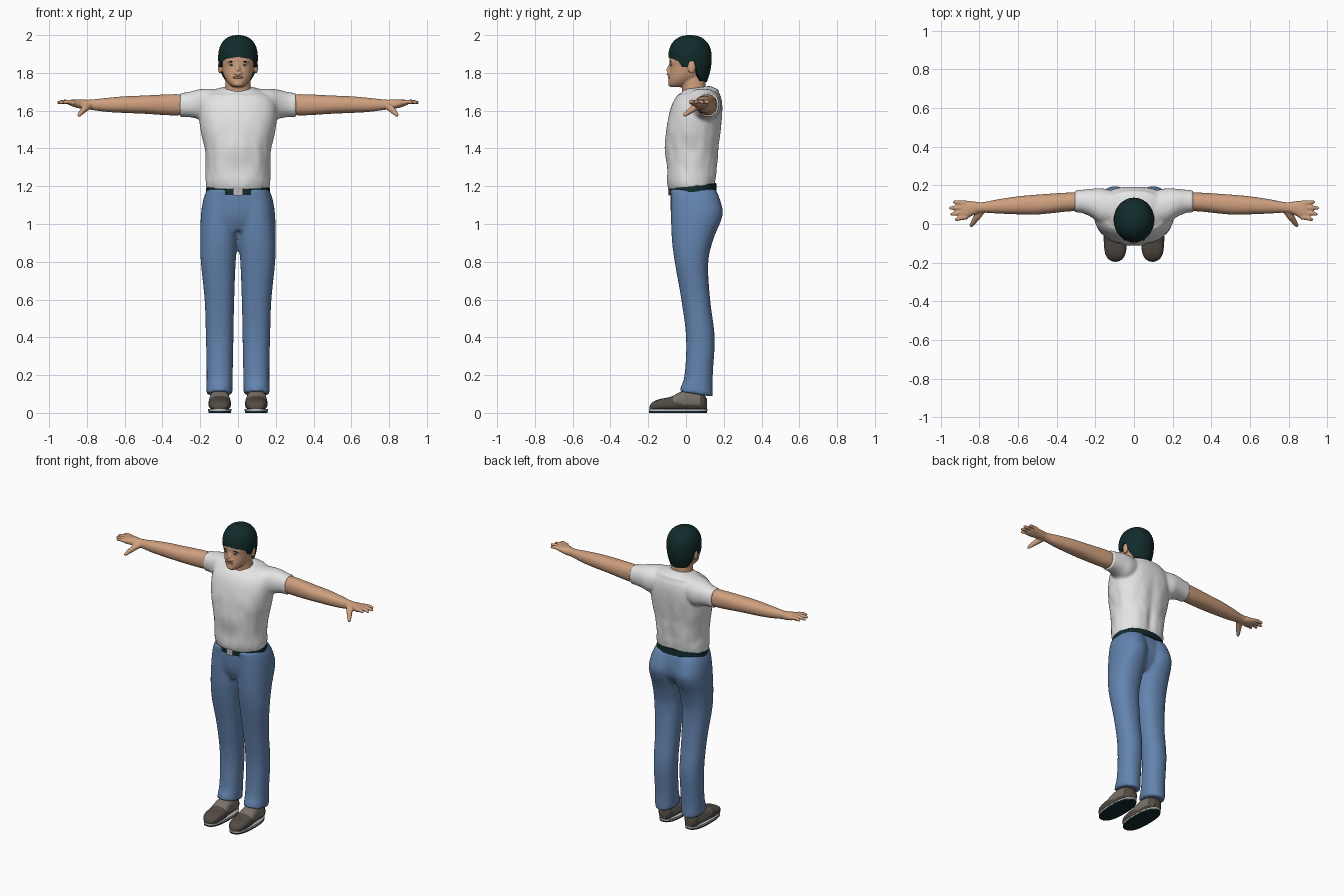
import bpy, bmesh, math
from mathutils import Vector, Matrix, noise

cube = bpy.data.objects.get("Cube")
if cube:
    bpy.data.objects.remove(cube)


def material(name, rgb):
    m = bpy.data.materials.new(name)
    m.use_nodes = True
    m.diffuse_color = (*rgb, 1)
    bsdf = m.node_tree.nodes["Principled BSDF"]
    bsdf.inputs["Base Color"].default_value = (*rgb, 1)
    bsdf.inputs["Roughness"].default_value = 0.8
    return m


SKIN = material("skin", (0.62, 0.35, 0.21))
HAIR = material("dark_teal", (0.006, 0.024, 0.024))
SHIRT = material("white_cotton", (0.78, 0.78, 0.78))
DENIM = material("blue_denim", (0.125, 0.23, 0.43))
SHOE = material("dark_brown", (0.085, 0.07, 0.057))
TONGUE = material("grey_brown", (0.19, 0.165, 0.14))
METAL = material("light_grey", (0.5, 0.5, 0.5))
LIPS = material("lip", (0.42, 0.2, 0.13))


def spline(rows, steps):
    """Smooth in-between rows through the given ones."""
    out = []
    for i in range(len(rows) - 1):
        a, b = rows[i], rows[i + 1]
        p, n = rows[max(i - 1, 0)], rows[min(i + 2, len(rows) - 1)]
        for s in range(steps):
            t = s / steps
            row = []
            for k in range(len(a)):
                ma = (b[k] - p[k]) * (b[0] - a[0]) / (b[0] - p[0])
                mb = (n[k] - a[k]) * (b[0] - a[0]) / (n[0] - a[0])
                row.append((2*t**3 - 3*t*t + 1) * a[k] + (t**3 - 2*t*t + t) * ma
                           + (3*t*t - 2*t**3) * b[k] + (t**3 - t*t) * mb)
            out.append(row)
    return out + [list(rows[-1])]


def skin_rings(bm, rings):
    vs = [[bm.verts.new(p) for p in ring] for ring in rings]
    n = len(vs[0])
    for a, b in zip(vs, vs[1:]):
        for i in range(n):
            bm.faces.new((a[i], a[(i+1) % n], b[(i+1) % n], b[i]))
    bm.faces.new(vs[0][::-1])
    bm.faces.new(vs[-1])


def loft(bm, axis, rows, power=2.2, steps=5, n=40):
    """Rows: position along the axis, then low/high limits on the two other axes."""
    rings = []
    for t, u0, u1, v0, v1 in spline(rows, steps):
        ring = []
        for i in range(n):
            a = math.tau * i / n
            c, s = math.cos(a), math.sin(a)
            u = (u0+u1)/2 + (u1-u0)/2 * math.copysign(abs(c)**(2/power), c)
            v = (v0+v1)/2 + (v1-v0)/2 * math.copysign(abs(s)**(2/power), s)
            ring.append({"x": (t, u, v), "y": (u, t, v), "z": (u, v, t)}[axis])
        rings.append(ring)
    skin_rings(bm, rings)


def centred(rows):
    return [(z, -w, w, y0, y1) for z, w, y0, y1 in rows]


def tube(bm, pts, radii, n=12):
    pts = [Vector(p) for p in pts]
    rings = []
    for i, p in enumerate(pts):
        d = pts[min(i+1, len(pts)-1)] - pts[max(i-1, 0)]
        q = d.to_track_quat("Z", "Y")
        rings.append([p + q @ Vector((math.cos(math.tau*k/n), math.sin(math.tau*k/n), 0)) * radii[i]
                      for k in range(n)])
    skin_rings(bm, rings)


def ball(bm, centre, radii):
    bmesh.ops.create_uvsphere(bm, u_segments=20, v_segments=12, radius=1,
                              matrix=Matrix.Translation(centre) @ Matrix.Diagonal((*radii, 1)))


def finish(name, bm, mats, mirror=False, voxel=0, smooth=4, angle=50):
    bmesh.ops.recalc_face_normals(bm, faces=bm.faces)
    me = bpy.data.meshes.new(name)
    bm.to_mesh(me)
    bm.free()
    ob = bpy.data.objects.new(name, me)
    bpy.context.collection.objects.link(ob)
    for m in mats:
        me.materials.append(m)
    bpy.ops.object.select_all(action="DESELECT")
    ob.select_set(True)
    bpy.context.view_layer.objects.active = ob
    if voxel:
        me.shade_smooth()
    else:
        bpy.ops.object.shade_smooth_by_angle(angle=math.radians(angle))
    if mirror:
        ob.modifiers.new("mirror", "MIRROR").use_mirror_merge = False
    if voxel:
        r = ob.modifiers.new("blend", "REMESH")
        r.mode, r.voxel_size, r.use_smooth_shade = "VOXEL", voxel, True
        s = ob.modifiers.new("relax", "SMOOTH")
        s.factor, s.iterations = 0.5, smooth
    return ob


def waist_tilt(bm, limit=9):
    for v in bm.verts:
        if v.co.z < limit:
            v.co.z += 0.1 * (v.co.y - 0.04)


# Trousers: mirrored legs blended with the pelvis
bm = bmesh.new()
loft(bm, "z", [(.1, .03, .168, -.035, .142), (.2, .028, .166, -.008, .142),
               (.4, .024, .17, 0, .152), (.6, .02, .177, -.025, .128),
               (.8, .012, .197, -.06, .118), (.92, .002, .2, -.075, .145),
               (1.05, 0, .196, -.08, .195), (1.13, 0, .184, -.08, .18), (1.185, 0, .164, -.083, .157)])
for v in bm.verts:
    if v.co.z < .15:
        v.co.z -= 0.16 * (v.co.y - .05)
loft(bm, "z", centred([(.965, .08, -.05, .12), (1.03, .17, -.075, .165),
                       (1.1, .188, -.083, .172), (1.185, .164, -.083, .157)]))
finish("trousers", bm, [DENIM], True, .01, 6)

# Belt and buckle
bm = bmesh.new()
loft(bm, "z", centred([(1.166, .17, -.088, .163), (1.205, .167, -.088, .16)]), steps=1)
waist_tilt(bm)
finish("belt", bm, [HAIR])
bm = bmesh.new()
bmesh.ops.create_cube(bm, size=1, matrix=Matrix.Translation((0, -.088, 1.172)) @ Matrix.Diagonal((.046, .014, .044, 1)))
bmesh.ops.bevel(bm, geom=bm.edges[:], offset=.003, segments=2, affect="EDGES")
finish("buckle", bm, [METAL])

# Shirt: torso with soft folds, blended with the sleeves
bm = bmesh.new()
loft(bm, "z", centred([(1.193, .165, -.088, .156), (1.23, .17, -.097, .16), (1.3, .168, -.102, .163),
                       (1.4, .175, -.108, .176), (1.5, .197, -.104, .187), (1.58, .207, -.09, .193),
                       (1.65, .198, -.066, .19), (1.695, .155, -.035, .172), (1.722, .085, -.012, .125)]), 2.3, 8, 80)
waist_tilt(bm, 1.26)
for v in bm.verts:
    if v.co.z > 1.69:
        v.co.z += 0.14 * (v.co.y - .06)
    fold = noise.noise((v.co.x * 16, v.co.y * 16, v.co.z * 7))
    weight = max(0, min(1, (1.65 - v.co.z) * 4))
    out = Vector((v.co.x, v.co.y - .04, 0)).normalized()
    v.co += out * fold * weight * .009
    # Shallow groove down the spine
    if v.co.y > .1:
        v.co.y -= .01 * weight * math.exp(-(v.co.x / .03) ** 2)
loft(bm, "x", [(.08, -.01, .165, 1.56, 1.715), (.17, .0, .185, 1.54, 1.716), (.22, .035, .182, 1.558, 1.71),
               (.27, .057, .177, 1.567, 1.697), (.307, .06, .174, 1.566, 1.694)])
finish("shirt", bm, [SHIRT], True, .008, 5)

# Arms and hands
bm = bmesh.new()
loft(bm, "x", [(.26, .07, .166, 1.578, 1.686), (.35, .064, .162, 1.575, 1.687), (.5, .049, .152, 1.584, 1.68),
               (.6, .05, .143, 1.588, 1.676), (.7, .054, .128, 1.594, 1.667), (.79, .058, .112, 1.606, 1.658),
               (.83, .046, .117, 1.61, 1.66), (.87, .026, .121, 1.62, 1.659), (.895, .027, .12, 1.63, 1.657)])
for y0, y1, tip in ((.036, .022, .927), (.06, .05, .95), (.084, .083, .958), (.108, .114, .937)):
    mid = (.885 + tip) / 2
    tube(bm, [(.865, y0, 1.642), (mid, (y0+y1)/2, 1.648), (tip-.006, y1, 1.643), (tip, y1, 1.642)],
         [.013, .0115, .009, .004])
tube(bm, [(.785, .075, 1.63), (.81, .04, 1.612), (.83, .01, 1.59), (.842, -.008, 1.576), (.846, -.014, 1.572)],
     [.02, .019, .014, .01, .004])
finish("arms_and_hands", bm, [SKIN], True, .005, 3)

# Head, neck, nose and ears
bm = bmesh.new()
loft(bm, "z", centred([(1.725, .024, -.08, -.02), (1.737, .042, -.09, .02), (1.76, .062, -.092, .06),
                       (1.79, .077, -.09, .1), (1.83, .086, -.086, .116), (1.88, .093, -.088, .123),
                       (1.94, .086, -.072, .115), (1.975, .05, -.03, .08)]))
loft(bm, "z", centred([(1.64, .08, -.02, .12), (1.7, .07, -.02, .108), (1.74, .066, -.024, .104), (1.8, .064, -.03, .105)]))
tube(bm, [(0, -.078, 1.855), (0, -.087, 1.83), (0, -.094, 1.81), (0, -.094, 1.798), (0, -.086, 1.79)],
     [.008, .01, .013, .015, .008])
for side in (-1, 1):
    ball(bm, (side * .014, -.088, 1.8), (.01, .01, .008))
    ball(bm, (side * .095, .03, 1.83), (.011, .021, .035))
    ball(bm, (side * .035, -.073, 1.857), (.024, .011, .008))
ball(bm, (0, -.083, 1.742), (.022, .012, .014))
finish("head", bm, [SKIN], False, .005, 3)

# Eyes, brows and mouth
for name, spots, mat in (
        ("eye_whites", [((.033, -.077, 1.841), (.014, .006, .005))], METAL),
        ("pupils", [((.033, -.0815, 1.841), (.0055, .003, .005))], HAIR),
        ("brows", [((.036, -.081, 1.859), (.02, .005, .003))], HAIR),
        ("mouth", [((.008, -.089, 1.776), (.018, .006, .006))], LIPS)):
    bm = bmesh.new()
    for c, r in spots:
        ball(bm, c, r)
    finish(name, bm, [mat], True)

# Hair: a dome whose lower edge follows the fringe, ears and nape
EDGE = [(0, 1.885), (40, 1.874), (58, 1.862), (68, 1.83), (83, 1.83), (88, 1.862),
        (103, 1.862), (110, 1.8), (128, 1.758), (180, 1.752)]


def hairline(deg):
    for (a, za), (b, zb) in zip(EDGE, EDGE[1:]):
        if deg <= b:
            return za + (zb - za) * (deg - a) / (b - a)
    return EDGE[-1][1]


def hair_point(a, u, inset=1):
    low = hairline(math.degrees(abs(a)))
    z = 2 - (2 - low) * (1 - math.cos(u * math.pi / 2))
    if z > 1.88:
        f = max(0, 1 - ((z - 1.88) / .12) ** 2.3) ** (1 / 2.3)
    else:
        f = 1 - .22 * ((1.88 - z) / .128) ** 2
    f *= inset
    return (.105 * f * math.sin(a), .021 - .115 * f * math.cos(a), z)


bm = bmesh.new()
angles = [math.tau * i / 120 - math.pi for i in range(120)]
rings = [[hair_point(a, u / 24) for a in angles] for u in range(1, 25)]
rings.append([hair_point(a, 1, .8) for a in angles])
skin_rings(bm, rings)
finish("hair", bm, [HAIR], angle=60)

# Shoes: uppers with a lighter middle, pale welts and dark soles
bm = bmesh.new()
loft(bm, "y", [(-.193, .08, .11, .018, .035), (-.182, .06, .132, .014, .052), (-.15, .043, .15, .012, .07),
               (-.08, .037, .156, .01, .086), (-.02, .043, .152, .01, .115), (.04, .047, .148, .01, .122),
               (.09, .054, .142, .01, .105), (.11, .07, .125, .014, .075)], 2.5, 6)
for f in bm.faces:
    c = f.calc_center_median()
    f.material_index = int(-.07 < c.y < .07 and c.z > .045 - .3 * min(0, c.y + .02))
finish("shoe_uppers", bm, [SHOE, TONGUE], True)
for name, z0, z1, grow, mat in (("shoe_welts", .01, .02, .001, METAL), ("shoe_soles", 0, .01, 0, HAIR)):
    bm = bmesh.new()
    x0, x1, y0, y1 = .036 - grow, .157 + grow, -.195 - grow, .112 + grow
    loft(bm, "z", [(z0, x0, x1, y0, y1), (z1, x0, x1, y0, y1)], 2.5, 1)
    finish(name, bm, [mat], True)
